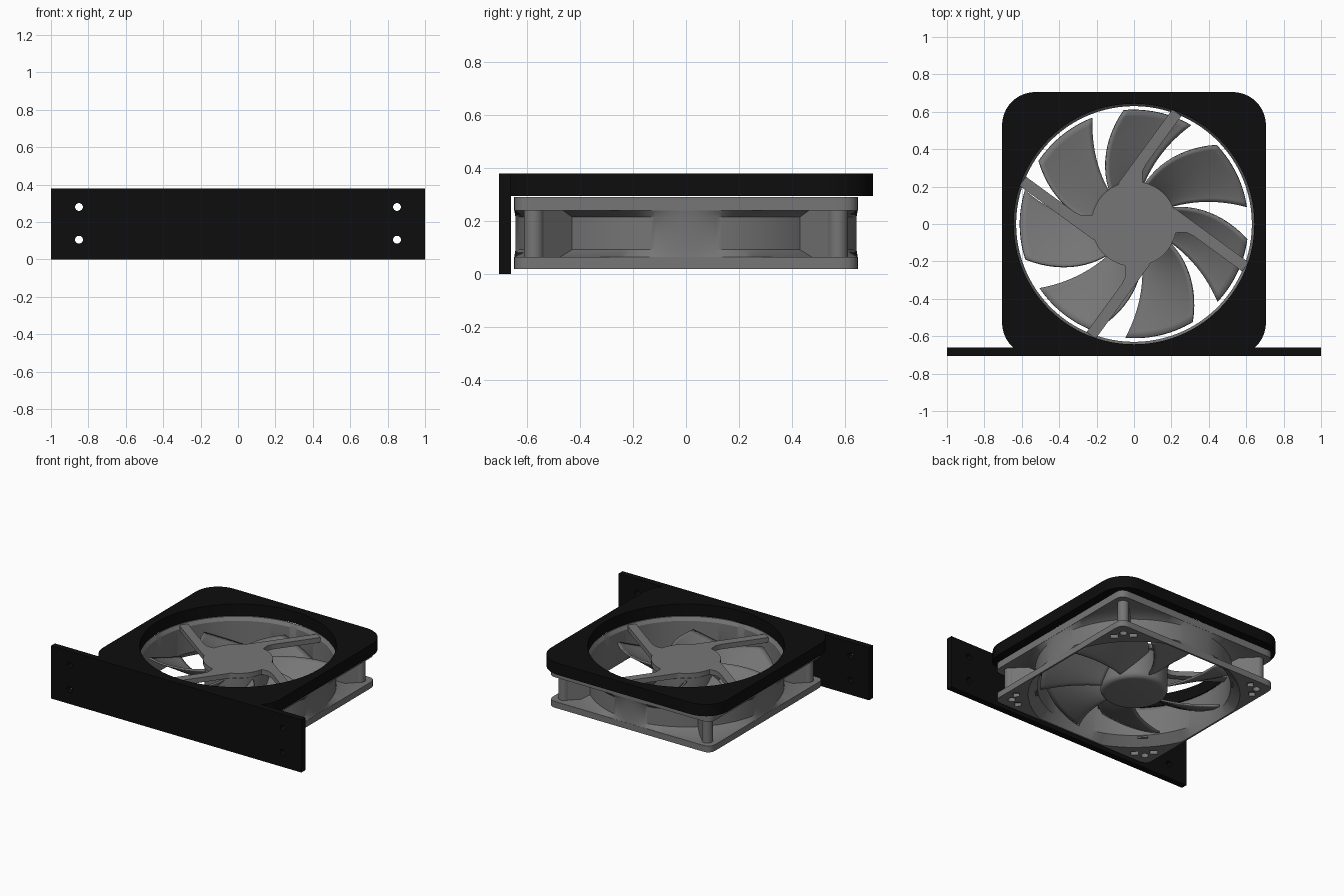
import bpy, bmesh, math
from mathutils import Matrix, Vector

if "Cube" in bpy.data.objects:
    bpy.data.objects.remove(bpy.data.objects["Cube"])


def material(name, v):
    m = bpy.data.materials.new(name)
    m.diffuse_color = (v, v, v, 1)
    m.use_nodes = True
    m.node_tree.nodes["Principled BSDF"].inputs["Base Color"].default_value = m.diffuse_color
    return m


BLACK = material("matte_black", 0.004)
GREY = material("fan_grey", 0.18)


def make(name, bm, mat, smooth=True):
    bmesh.ops.recalc_face_normals(bm, faces=bm.faces)
    me = bpy.data.meshes.new(name)
    bm.to_mesh(me)
    bm.free()
    ob = bpy.data.objects.new(name, me)
    bpy.context.collection.objects.link(ob)
    me.materials.append(mat)
    if smooth:
        bpy.ops.object.select_all(action='DESELECT')
        ob.select_set(True)
        bpy.context.view_layer.objects.active = ob
        bpy.ops.object.shade_smooth_by_angle(angle=math.radians(30))
    return ob


def apply_modifiers(ob):
    dg = bpy.context.evaluated_depsgraph_get()
    me = bpy.data.meshes.new_from_object(ob.evaluated_get(dg))
    ob.modifiers.clear()
    ob.data = me


def cut(ob, bm):
    cutter = make("cutter", bm, ob.data.materials[0], False)
    cutter.hide_render = True
    mod = ob.modifiers.new("cut", 'BOOLEAN')
    mod.operation, mod.solver, mod.object = 'DIFFERENCE', 'EXACT', cutter
    apply_modifiers(ob)
    bpy.data.objects.remove(cutter)


def box(bm, centre, size, rot=0.0):
    m = (Matrix.Rotation(rot, 4, 'Z') @ Matrix.Translation(centre)
         @ Matrix.Diagonal((*size, 1)))
    bmesh.ops.create_cube(bm, size=1, matrix=m)


def cylinder(bm, centre, r, depth, rot=Matrix(), seg=32):
    bmesh.ops.create_cone(bm, cap_ends=True, segments=seg, radius1=r, radius2=r,
                          depth=depth, matrix=Matrix.Translation(centre) @ rot)


def square_radius(t, h, c):
    """Distance from centre to a rounded square (half size h, corner c) at angle t."""
    a, b = sorted((abs(math.cos(t)), abs(math.sin(t))), reverse=True)
    if h / a * b <= h - c:
        return h / a
    k = h - c
    d = k * (a + b)
    return d + math.sqrt(max(0, d * d - 2 * k * k + c * c))


def square_lathe(profile, half, corner, seg=240):
    """Lathe of closed (radius, z, margin) profile, clamped inside a rounded square."""
    bm = bmesh.new()
    rings = []
    for i in range(seg):
        t = 2 * math.pi * i / seg
        ring = []
        for r, z, margin in profile:
            q = min(r, square_radius(t, half - margin, corner))
            ring.append(bm.verts.new((q * math.cos(t), q * math.sin(t), z)))
        rings.append(ring)
    n = len(profile)
    for i in range(seg):
        a, b = rings[i], rings[(i + 1) % seg]
        for j in range(n):
            k = (j + 1) % n
            bm.faces.new((a[j], a[k], b[k], b[j]))
    return bm


# Front panel with four screw holes
bm = bmesh.new()
box(bm, (0, -0.6825, 0.19), (2, 0.045, 0.38))
panel = make("front_panel", bm, BLACK, False)
bm = bmesh.new()
for x in (-0.85, 0.85):
    for z in (0.105, 0.28):
        cylinder(bm, (x, -0.68, z), 0.021, 0.2, Matrix.Rotation(math.pi / 2, 4, 'X'))
cut(panel, bm)

# Top plate: rounded square with a round opening
make("top_plate", square_lathe([(0.643, 0.295, 0), (9, 0.295, 0), (9, 0.38, 0),
                                (0.643, 0.38, 0)], 0.705, 0.176), BLACK)

# Fan frame: two square flanges joined by a flared duct
frame = make("fan_frame", square_lathe([
    (0.69, 0.02, 0.012), (9, 0.02, 0), (9, 0.065, 0), (0.705, 0.065, 0.001),
    (0.643, 0.092, 0.002), (0.643, 0.215, 0.002), (0.69, 0.24, 0.001), (9, 0.24, 0),
    (9, 0.29, 0), (0.645, 0.29, 0.004), (0.63, 0.265, 0.012), (0.63, 0.075, 0.012)],
    0.648, 0.05), GREY)
# Screw holes and small pockets under the corners
bm = bmesh.new()
for i in range(4):
    a = math.pi / 4 + i * math.pi / 2
    cylinder(bm, (0.8 * math.cos(a), 0.8 * math.sin(a), 0.02), 0.025, 0.06)
    for s in (-1, 1):
        box(bm, (0.765, s * 0.062, 0.02), (0.04, 0.05, 0.05), a)
cut(frame, bm)

# Corner posts, each with a web running in to the duct
bm = bmesh.new()
for i in range(4):
    a = math.pi / 4 + i * math.pi / 2
    cylinder(bm, (0.81 * math.cos(a), 0.81 * math.sin(a), 0.1525), 0.0375, 0.185)
    box(bm, (0.7225, 0, 0.1525), (0.175, 0.068, 0.185), a)
make("corner_posts", bm, GREY)

# Motor mount disc on top and its four slanted struts
bm = bmesh.new()
cylinder(bm, (0, 0, 0.2675), 0.228, 0.035, seg=64)
make("motor_mount", bm, GREY)
bm = bmesh.new()
outline = [(0, -.03), (.49, -.03), (.49, .03), (.17, .03), (.125, .038),
           (.095, .06), (.06, .1), (0, .1)]
d, n, p0 = Vector((.59, .807, 0)), Vector((.807, -.59, 0)), Vector((-.06, .2, .249))
for i in range(4):
    rot = Matrix.Rotation(i * math.pi / 2, 3, 'Z')
    f = bm.faces.new([bm.verts.new(rot @ (p0 + d * s + n * t)) for s, t in outline])
    ext = bmesh.ops.extrude_face_region(bm, geom=[f])["geom"]
    bmesh.ops.translate(bm, vec=(0, 0, 0.036),
                        verts=[v for v in ext if isinstance(v, bmesh.types.BMVert)])
make("mount_struts", bm, GREY)

# Rotor hub, rounded at its lower edge
bm = bmesh.new()
cylinder(bm, (0, 0, 0.1375), 0.22, 0.215, seg=64)
rim = [e for e in bm.edges if all(v.co.z < 0.04 for v in e.verts)]
bmesh.ops.bevel(bm, geom=rim, offset=0.035, segments=5, profile=0.5, affect='EDGES')
make("rotor_hub", bm, GREY)

# Seven swept, pitched blades
bm = bmesh.new()
ROWS, COLS = 12, 14
for k in range(7):
    grid = []
    for i in range(ROWS + 1):
        t = i / ROWS
        r = 0.205 + 0.405 * t
        high, low = 0.228 - 0.02 * t, 0.06 + 0.015 * t
        row = []
        for j in range(COLS + 1):
            u = j / COLS
            a = math.radians((127 - 32 * t) * (1 - u) + (77 - 17 * t) * u + k * 360 / 7)
            z = low + (high - low) * (1 - u) ** 1.3
            row.append(bm.verts.new((r * math.cos(a), r * math.sin(a), z)))
        grid.append(row)
    for i in range(ROWS):
        for j in range(COLS):
            bm.faces.new((grid[i][j], grid[i][j + 1], grid[i + 1][j + 1], grid[i + 1][j]))
blades = make("rotor_blades", bm, GREY)
mod = blades.modifiers.new("thickness", 'SOLIDIFY')
mod.thickness, mod.offset = 0.012, 0
apply_modifiers(blades)
